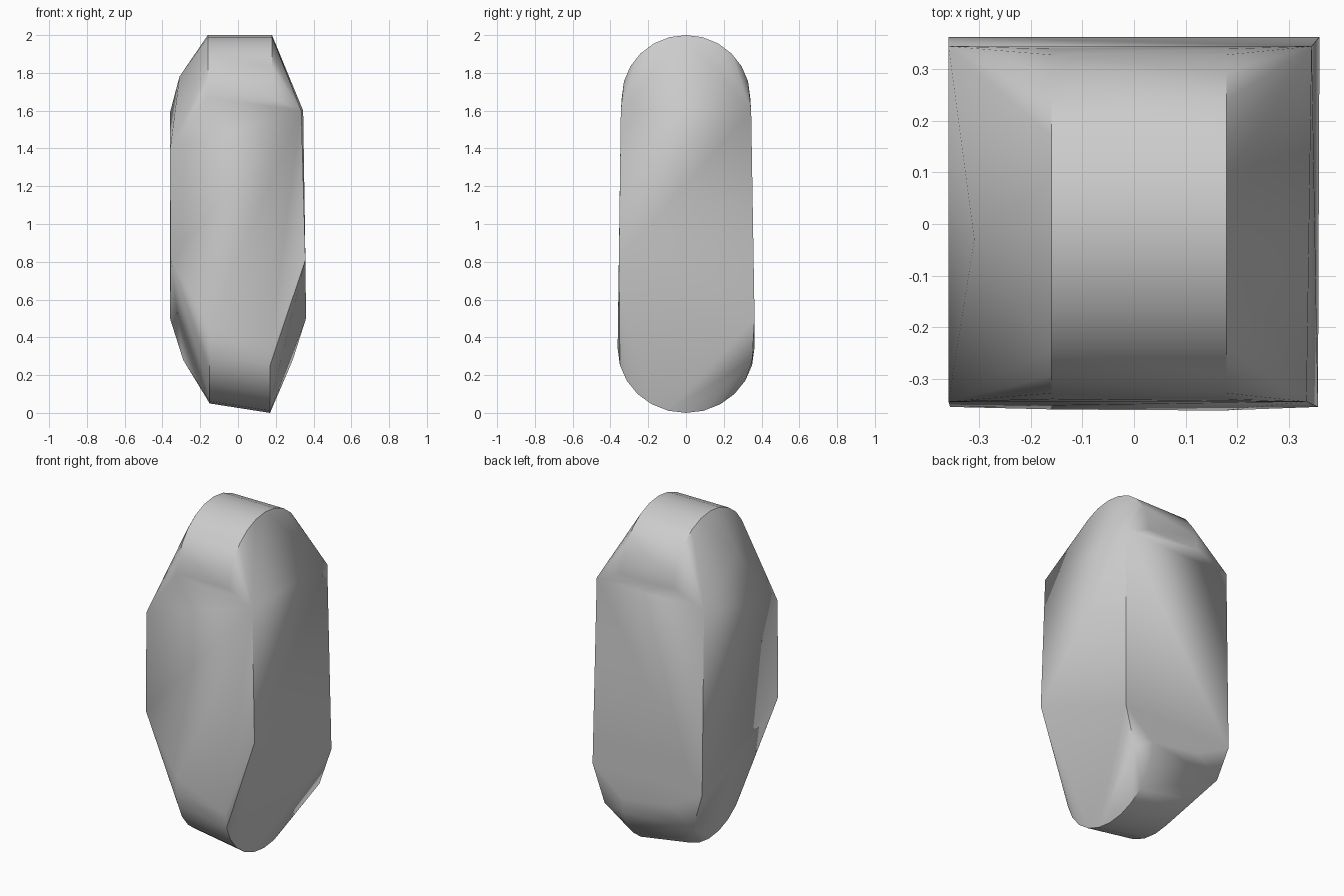
import bpy
import bmesh
import math

cube = bpy.data.objects.get("Cube")
if cube:
    bpy.data.objects.remove(cube, do_unlink=True)


def make_material(name, level):
    mat = bpy.data.materials.new(name)
    mat.use_nodes = True
    colour = (level, level, level, 1)
    mat.diffuse_color = colour
    mat.node_tree.nodes["Principled BSDF"].inputs["Base Color"].default_value = colour
    return mat


def rounded_end(x, half_depth, base, rise, steps=12):
    """Half-ellipse rim in the depth-height plane; rise is signed."""
    rim = []
    for i in range(steps + 1):
        angle = math.pi * (i / steps - 0.5)
        rim.append((x, half_depth * math.sin(angle), base + rise * math.cos(angle)))
    return rim


# Rounded crown and foot, each running between two rims
points = rounded_end(-0.16, 0.34, 1.67, 0.33)
points += rounded_end(0.18, 0.34, 1.67, 0.33)
points += rounded_end(-0.15, 0.36, 0.39, -0.34)
points += rounded_end(0.17, 0.362, 0.34, -0.34)

# Upper and lower corners of the broad sides
points += [(-0.36, -0.345, 1.39), (-0.36, 0.345, 1.59)]
points += [(0.335, -0.345, 1.6), (0.345, 0.345, 1.6)]
for side in (-1, 1):
    points += [(side * 0.357, -0.355, 0.81), (side * 0.36, 0.363, 0.5)]
    # Low back break in the end facets
    points.append((side * 0.29, 0.35, 0.28))

# Ridge on the upper right end and top of the front bevel
points += [(-0.31, -0.03, 1.78), (-0.15, -0.36, 0.47)]

# Wrap the rims and corners into one faceted solid
bm = bmesh.new()
for point in points:
    bm.verts.new(point)
hull = bmesh.ops.convex_hull(bm, input=bm.verts)
loose = {v for v in hull["geom_interior"] + hull["geom_unused"]
         if isinstance(v, bmesh.types.BMVert)}
bmesh.ops.delete(bm, geom=list(loose), context="VERTS")
bmesh.ops.recalc_face_normals(bm, faces=bm.faces)
mesh = bpy.data.meshes.new("faceted_stone")
bm.to_mesh(mesh)
bm.free()

stone = bpy.data.objects.new("faceted_stone", mesh)
bpy.context.collection.objects.link(stone)
mesh.materials.append(make_material("stone_grey", 0.6))

# Smooth rounded ends with crisp facet edges
bpy.ops.object.select_all(action="DESELECT")
stone.select_set(True)
bpy.context.view_layer.objects.active = stone
bpy.ops.object.shade_smooth_by_angle(angle=math.radians(30))
